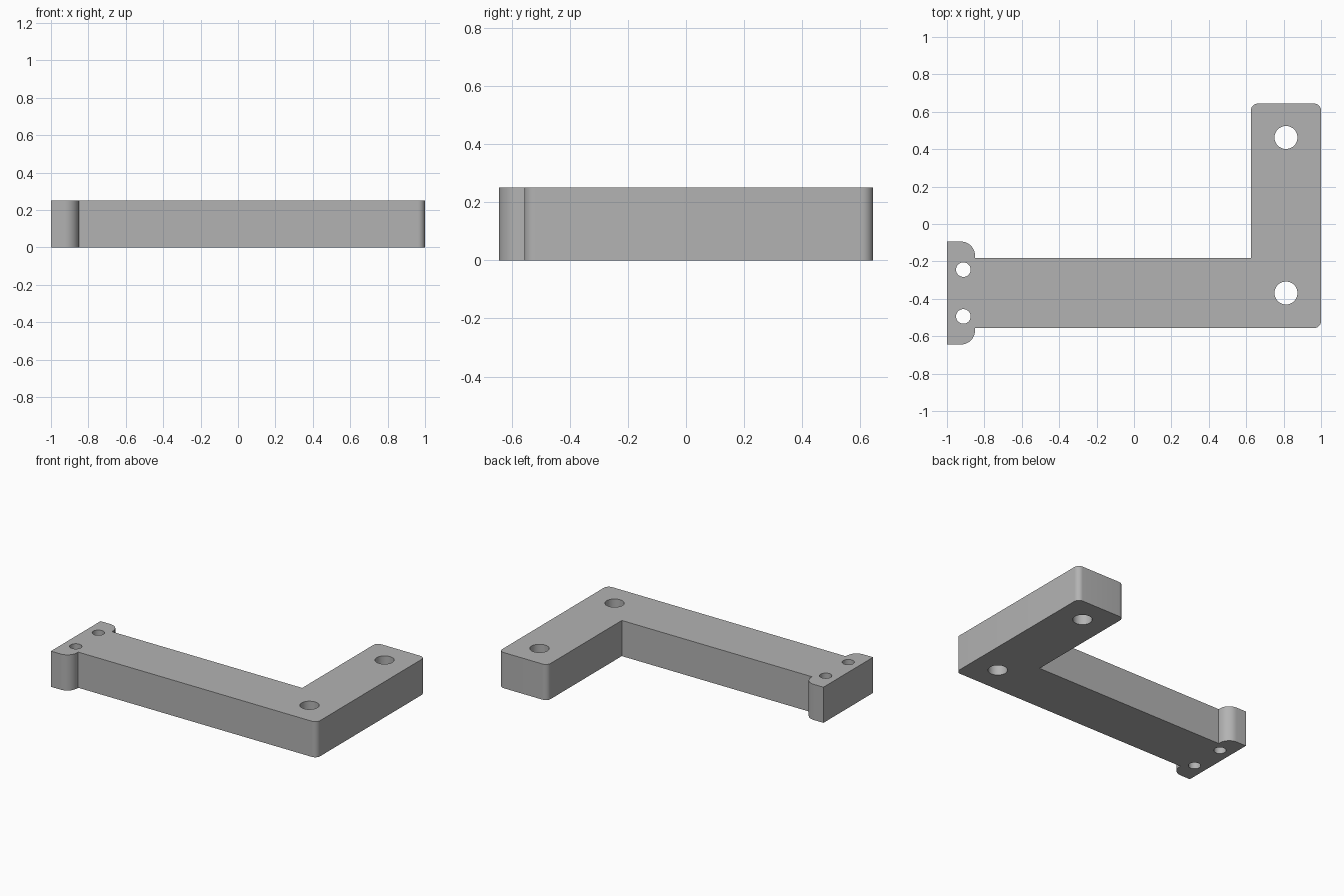
import bpy, bmesh
from math import radians
from mathutils import Vector

if "Cube" in bpy.data.objects:
    bpy.data.objects.remove(bpy.data.objects["Cube"])

HEIGHT = 0.25
ARM_Y = -0.369           # centre line of the long arm
HALF_ARM, HALF_END = 0.1875, 0.275
BACK = 0.644

grey = bpy.data.materials.new("plain grey")
grey.use_nodes = True
colour = (0.45, 0.45, 0.45, 1)
grey.diffuse_color = colour
grey.node_tree.nodes["Principled BSDF"].inputs["Base Color"].default_value = colour

# Outline of the bracket: x, y, corner radius
lo, hi = ARM_Y - HALF_ARM, ARM_Y + HALF_ARM
end_lo, end_hi = ARM_Y - HALF_END, ARM_Y + HALF_END
outline = [
    (-1, end_lo, 0), (-0.85, end_lo, 0.075), (-0.85, lo, 0),
    (1, lo, 0.0375), (1, BACK, 0.0375), (0.625, BACK, 0.0375),
    (0.625, hi, 0), (-0.85, hi, 0), (-0.85, end_hi, 0.075), (-1, end_hi, 0),
]

# Extrude the outline and round its upright edges
bm = bmesh.new()
base = bm.faces.new([bm.verts.new((x, y, 0)) for x, y, r in outline])
result = bmesh.ops.extrude_face_region(bm, geom=[base], use_keep_orig=True)
top = [v for v in result["geom"] if isinstance(v, bmesh.types.BMVert)]
bmesh.ops.translate(bm, verts=top, vec=(0, 0, HEIGHT))
bmesh.ops.recalc_face_normals(bm, faces=bm.faces[:])
for radius in (0.075, 0.0375):
    corners = [Vector((x, y)) for x, y, r in outline if r == radius]
    uprights = [
        e for e in bm.edges
        if abs(e.verts[0].co.z - e.verts[1].co.z) > 0.1
        and any((e.verts[0].co.xy - c).length < 0.001 for c in corners)
    ]
    bmesh.ops.bevel(bm, geom=uprights, offset=radius, segments=10,
                    profile=0.5, affect='EDGES')
bmesh.ops.recalc_face_normals(bm, faces=bm.faces[:])
mesh = bpy.data.meshes.new("bracket")
bm.to_mesh(mesh)
bm.free()
bracket = bpy.data.objects.new("bracket", mesh)
bpy.context.collection.objects.link(bracket)
mesh.materials.append(grey)


def drill(x, y, radius):
    """Cut a round hole straight through the bracket."""
    bpy.ops.mesh.primitive_cylinder_add(
        vertices=48, radius=radius, depth=HEIGHT * 2, location=(x, y, HEIGHT / 2))
    cutter = bpy.context.object
    cutter.name = "hole_cutter"
    cutter.hide_render = True
    cutter.data.materials.append(grey)
    cut = bracket.modifiers.new("hole", 'BOOLEAN')
    cut.operation = 'DIFFERENCE'
    cut.solver = 'EXACT'
    cut.object = cutter
    bpy.ops.object.select_all(action='DESELECT')
    bracket.select_set(True)
    bpy.context.view_layer.objects.active = bracket
    bpy.ops.object.modifier_apply(modifier=cut.name)
    bpy.data.objects.remove(cutter)


# Large mounting holes in the short leg, small ones in the end plate
for y in (ARM_Y, 0.4625):
    drill(0.8125, y, 0.0615)
for side in (-1, 1):
    drill(-0.9125, ARM_Y + side * 0.125, 0.039)

bpy.ops.object.shade_smooth_by_angle(angle=radians(30))
